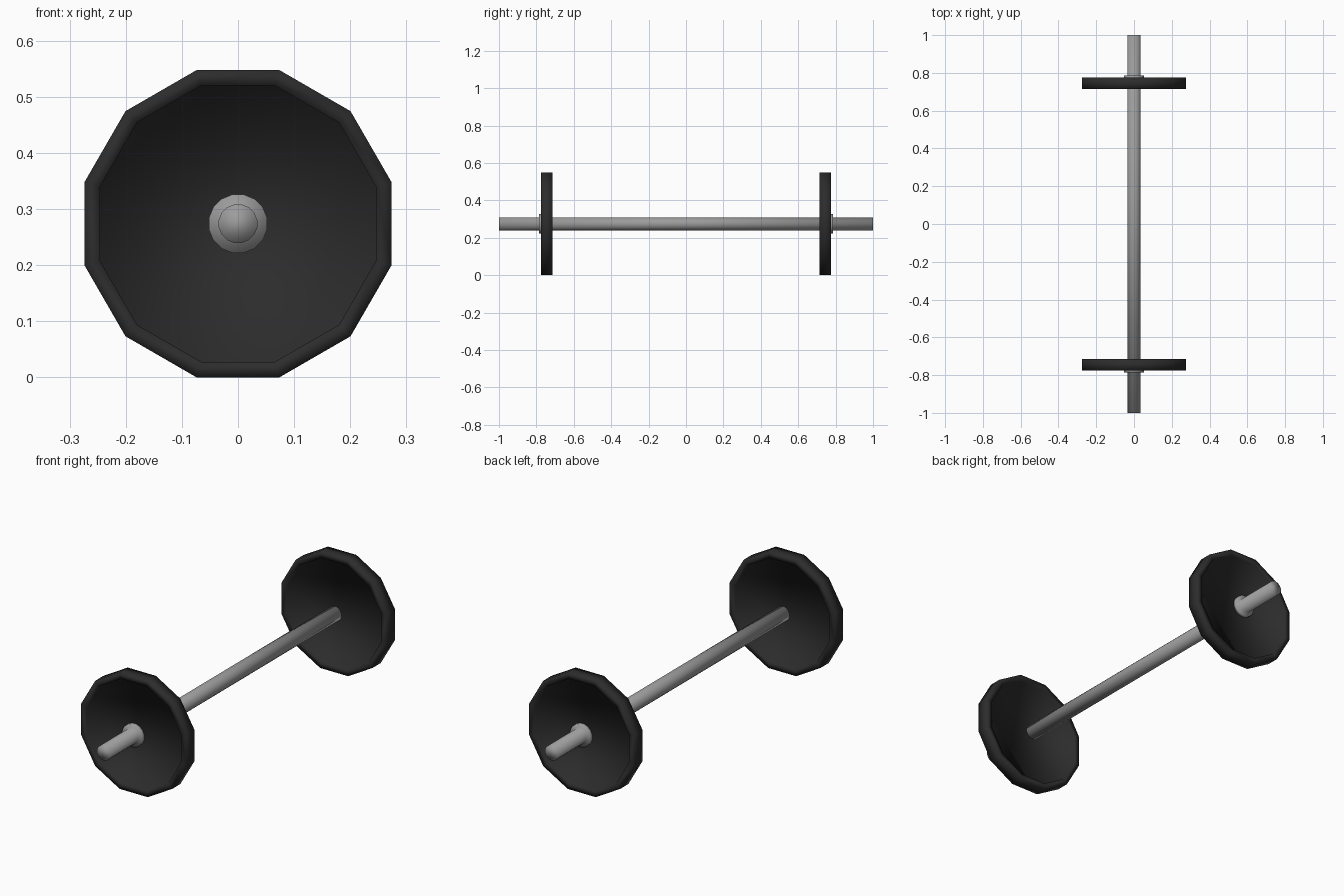
import bpy, bmesh, math

if "Cube" in bpy.data.objects:
    bpy.data.objects.remove(bpy.data.objects["Cube"])

Z = 0.274  # axle height


def material(name, value):
    m = bpy.data.materials.new(name)
    m.diffuse_color = (value, value, value, 1)
    m.use_nodes = True
    m.node_tree.nodes["Principled BSDF"].inputs["Base Color"].default_value = m.diffuse_color
    return m


STEEL = material("grey steel", 0.33)
RUBBER = material("black rubber", 0.025)


def lathe(name, profile, sides, mat, phase=0.0):
    """Spin (radius, y) points round the axle; cap both ends."""
    bm = bmesh.new()
    rings = []
    for r, y in profile:
        ring = []
        for i in range(sides):
            a = phase + 2 * math.pi * i / sides
            ring.append(bm.verts.new((r * math.cos(a), y, Z + r * math.sin(a))))
        rings.append(ring)
    for a, b in zip(rings, rings[1:]):
        for i in range(sides):
            j = (i + 1) % sides
            bm.faces.new((a[i], a[j], b[j], b[i]))
    bm.faces.new(rings[0])
    bm.faces.new(rings[-1])
    bmesh.ops.recalc_face_normals(bm, faces=bm.faces)
    for f in bm.faces:
        f.smooth = True
    me = bpy.data.meshes.new(name)
    bm.to_mesh(me)
    bm.free()
    me.materials.append(mat)
    ob = bpy.data.objects.new(name, me)
    bpy.context.collection.objects.link(ob)
    return ob


# Long bar
lathe("bar", [(0.035, -1), (0.035, 1)], 16, STEEL, math.pi / 16)

c = math.cos(math.pi / 12)
outer, inner = 0.274 / c, 0.246 / c
for side, s in (("front", -1), ("back", 1)):
    # Twelve-sided plate with shallow recessed faces inside a rim
    lathe(side + "_plate",
          [(inner, s * 0.720), (inner, s * 0.715), (outer, s * 0.715),
           (outer, s * 0.775), (inner, s * 0.775), (inner, s * 0.770)],
          12, RUBBER, math.pi / 12)
    # Collar holding the plate on the outer side
    lathe(side + "_collar", [(0.053, s * 0.765), (0.053, s * 0.787)],
          16, STEEL, math.pi / 16)
